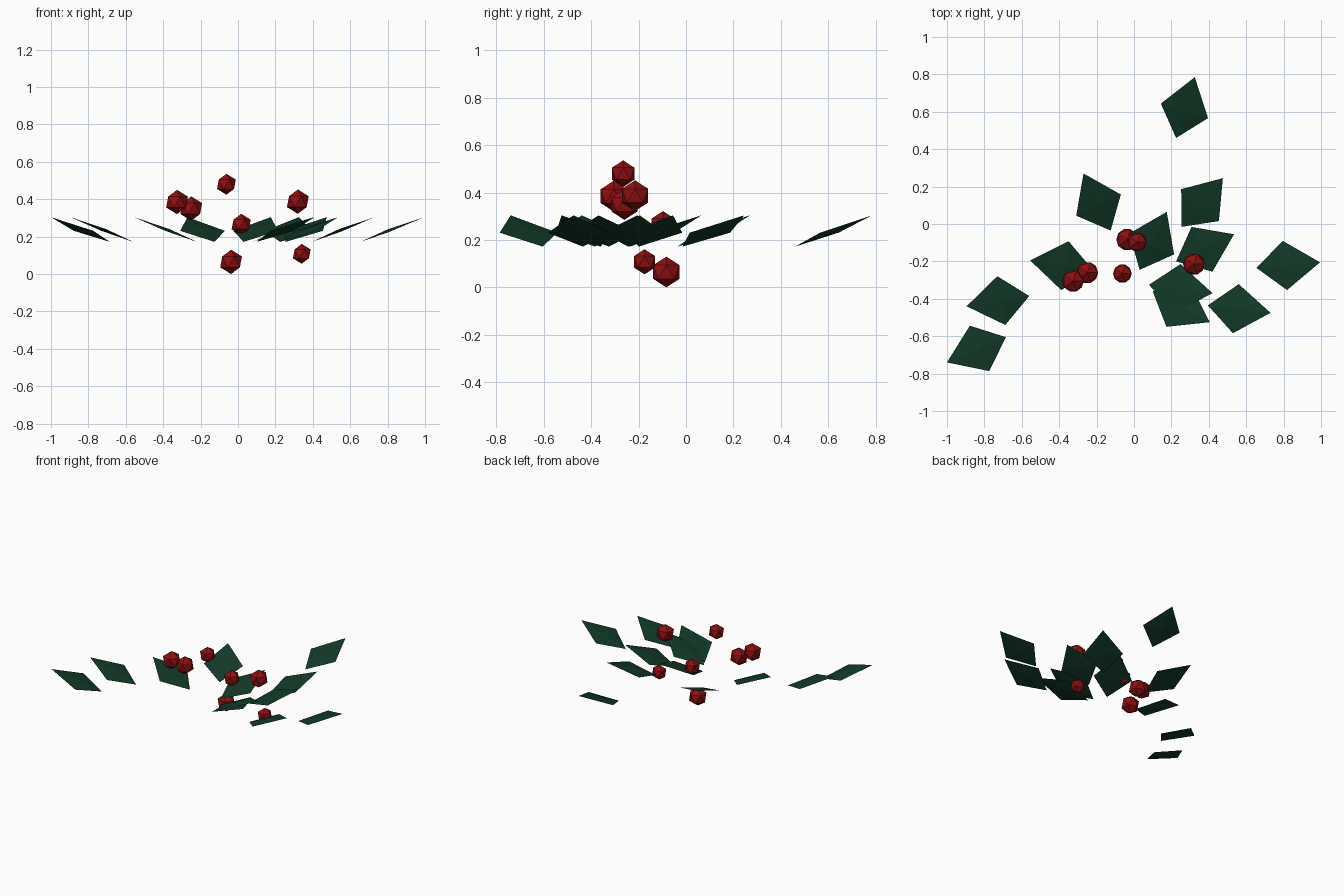
import bpy, bmesh, math
from mathutils import Vector

if "Cube" in bpy.data.objects:
    bpy.data.objects.remove(bpy.data.objects["Cube"])


def material(name, rgb):
    m = bpy.data.materials.new(name)
    m.diffuse_color = (*rgb, 1)
    m.use_nodes = True
    m.node_tree.nodes["Principled BSDF"].inputs["Base Color"].default_value = m.diffuse_color
    return m


GREEN = material("dark_green", (0.006, 0.042, 0.021))
RED = material("berry_red", (0.27, 0.005, 0.006))
LOW_Z, HIGH_Z = 0.172, 0.304


def finish(bm, name, mat):
    bmesh.ops.recalc_face_normals(bm, faces=bm.faces)
    mesh = bpy.data.meshes.new(name)
    bm.to_mesh(mesh)
    bm.free()
    mesh.materials.append(mat)
    bpy.context.collection.objects.link(bpy.data.objects.new(name, mesh))


def leaf(name, x0, y0, x1, y1):
    """Thin kite-shaped leaf rising from its base to its tip."""
    base, tip = Vector((x0, y0, LOW_Z)), Vector((x1, y1, HIGH_Z))
    along = tip - base
    side = Vector((-along.y, along.x, 0)).normalized()
    up = along.normalized().cross(side)
    mid = base + along * 0.446
    bm = bmesh.new()
    rim = [bm.verts.new(p) for p in (base, mid - side * 0.132, tip, mid + side * 0.132)]
    for height in (0.01, -0.006):
        centre = bm.verts.new(mid + up * height)
        for i in range(4):
            bm.faces.new((rim[i], rim[(i + 1) % 4], centre))
    finish(bm, name, GREEN)


def berry(name, x, y, z, r):
    """Faceted twenty-sided berry."""
    bm = bmesh.new()
    bmesh.ops.create_icosphere(bm, subdivisions=1, radius=r)
    bmesh.ops.translate(bm, verts=bm.verts, vec=(x, y, z))
    finish(bm, name, RED)


# Leaves: base x, y then tip x, y
leaves = [
    (0.225, 0.46, 0.325, 0.785), (0.255, -0.015, 0.475, 0.245),
    (-0.685, -0.605, -1.0, -0.74), (-0.125, -0.035, -0.27, 0.27),
    (-0.22, -0.245, -0.555, -0.195), (-0.56, -0.385, -0.895, -0.44),
    (0.655, -0.235, 0.995, -0.205), (0.395, -0.435, 0.73, -0.475),
    (0.225, -0.2, 0.535, -0.055), (0.08, -0.325, 0.42, -0.37),
    (0.1, -0.36, 0.405, -0.525), (0.03, -0.245, 0.175, 0.065),
]
for i, spec in enumerate(leaves):
    leaf(f"leaf_{i + 1}", *spec)

# Berries: centre and radius
berries = [
    (-0.326, -0.305, 0.385, 0.065), (-0.25, -0.26, 0.35, 0.065),
    (-0.062, -0.265, 0.48, 0.056), (0.32, -0.215, 0.387, 0.065),
    (0.017, -0.097, 0.265, 0.057), (-0.037, -0.083, 0.065, 0.065),
    (0.341, -0.175, 0.108, 0.053),
]
for i, spec in enumerate(berries):
    berry(f"berry_{i + 1}", *spec)
